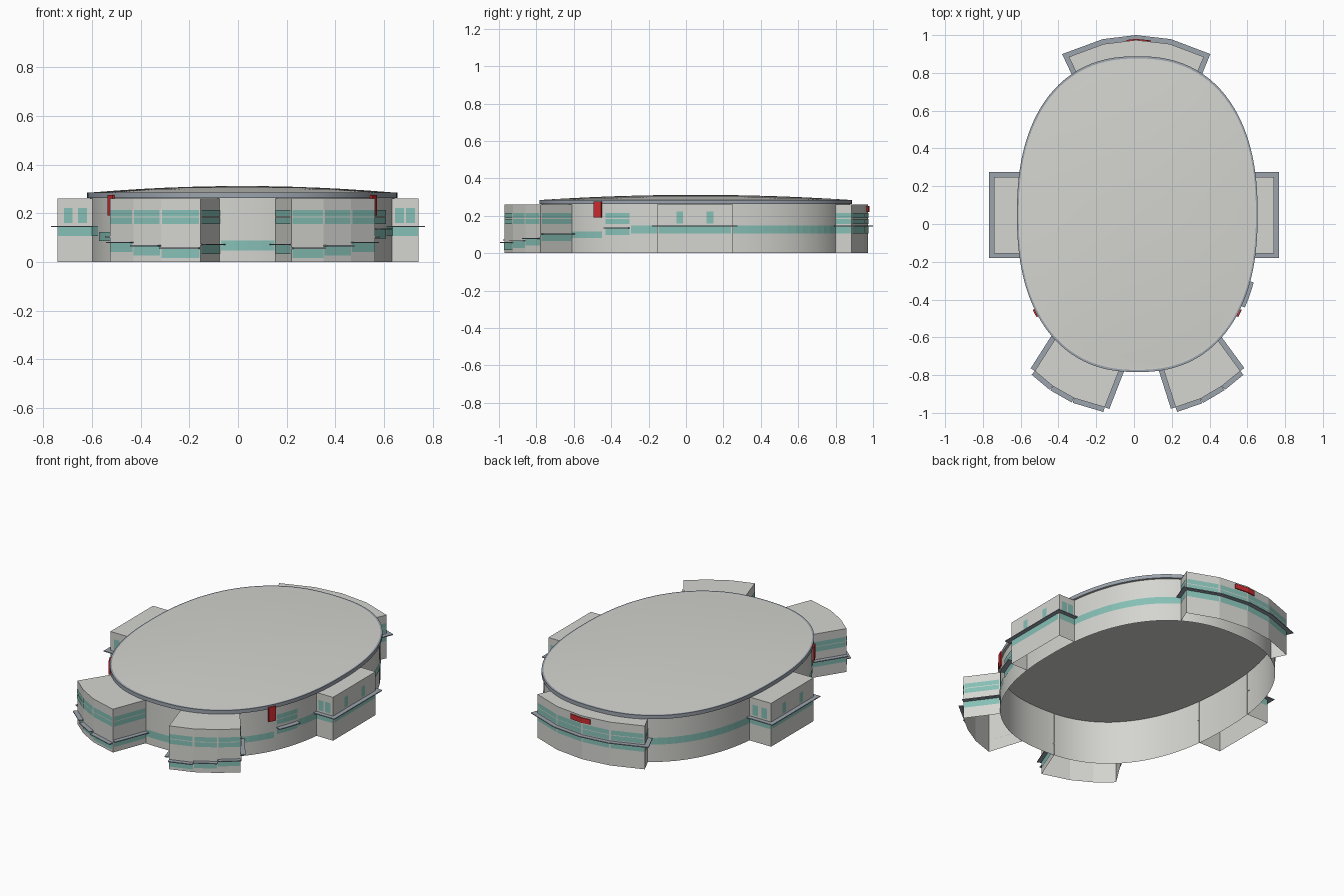
import bpy
import math
from mathutils import Vector

cube = bpy.data.objects.get("Cube")
if cube:
    bpy.data.objects.remove(cube, do_unlink=True)


def material(name, rgb):
    m = bpy.data.materials.new(name)
    m.use_nodes = True
    m.diffuse_color = (*rgb, 1)
    m.node_tree.nodes["Principled BSDF"].inputs["Base Color"].default_value = (*rgb, 1)
    return m


CONCRETE = material("light concrete", (0.66, 0.66, 0.63))
SLATE = material("slate trim", (0.33, 0.37, 0.42))
GLASS = material("teal glass", (0.24, 0.53, 0.47))
RED = material("red sign", (0.6, 0.025, 0.03))

CENTRE = Vector((0.0175, 0.052))
HALF_X, HALF_Y, POWER = 0.626, 0.825, 2.33
WALL_TOP = 0.262


def add(name, verts, faces, mats, smooth=False):
    me = bpy.data.meshes.new(name)
    me.from_pydata([tuple(v) for v in verts], [], faces)
    for m in mats:
        me.materials.append(m)
    ob = bpy.data.objects.new(name, me)
    bpy.context.collection.objects.link(ob)
    if smooth:
        bpy.ops.object.select_all(action='DESELECT')
        ob.select_set(True)
        bpy.context.view_layer.objects.active = ob
        bpy.ops.object.shade_smooth_by_angle(angle=math.radians(30))
    return ob


def oval_point(ang, grow=0.0):
    c, s = math.cos(ang), math.sin(ang)
    r = (abs(c / (HALF_X + grow)) ** POWER + abs(s / (HALF_Y + grow)) ** POWER) ** (-1 / POWER)
    return CENTRE + Vector((c, s)) * r


def oval_arc(start, end):
    """Points on the oval wall, counter-clockwise between two directions."""
    a, b = (math.atan2(p[1] - CENTRE.y, p[0] - CENTRE.x) for p in (start, end))
    if b < a:
        b += math.tau
    n = max(2, int((b - a) / 0.06))
    return [oval_point(a + (b - a) * i / n) for i in range(n + 1)]


def offset(path, d):
    """Push a counter-clockwise path outward with mitred corners."""
    normals = []
    for p, q in zip(path, path[1:]):
        e = (q - p).normalized()
        normals.append(Vector((e.y, -e.x)))
    out = []
    for i, p in enumerate(path):
        m, n = normals[max(i - 1, 0)], normals[min(i, len(normals) - 1)]
        out.append(p + (m + n) * d / (1 + m.dot(n)))
    return out


def strip(name, path, low, high, mat, out=0.003, smooth=False):
    """Thin upright band following a wall."""
    pts = offset(path, out)
    n = len(pts)
    verts = [(*p, z) for z in (low, high) for p in pts]
    faces = [(i, i + 1, n + i + 1, n + i) for i in range(n - 1)]
    return add(name, verts, faces, [mat], smooth)


def slab(name, path, low, high, mat, out, inner=0.0):
    """Solid ledge following a wall."""
    a, b = offset(path, inner), offset(path, out)
    n = len(a)
    verts = [(*p, z) for z in (low, high) for row in (a, b) for p in row]
    faces = [(0, n, 3 * n, 2 * n), (2 * n - 1, n - 1, 3 * n - 1, 4 * n - 1)]
    for i in range(n - 1):
        j = i + 1
        faces += [(i, j, n + j, n + i), (2 * n + i, 3 * n + i, 3 * n + j, 2 * n + j),
                  (n + i, n + j, 3 * n + j, 3 * n + i), (j, i, 2 * n + i, 2 * n + j)]
    return add(name, verts, faces, [mat])


def part(a, b, t0, t1):
    return [a.lerp(b, t0), a.lerp(b, t1)]


def window_rows(name, path):
    for low, high in ((0.155, 0.183), (0.187, 0.214)):
        strip(name, path, low, high, GLASS)


# Main oval wall, open underneath
N = 128
ring = [oval_point(math.tau * i / N) for i in range(N + 1)]
strip("main_wall", ring, 0, WALL_TOP, CONCRETE, 0, True)

# Roof: flat ceiling, slate rim and shallow dome
GROW = 0.011
levels = [(1, 0.263), (1, 0.285), (0.986, 0.285)]
levels += [(r, 0.284 + 0.028 * (1 - r * r)) for r in (0.97, 0.9, 0.8, 0.65, 0.5, 0.33, 0.16)]
verts = []
for scale, z in levels:
    for k in range(N):
        p = CENTRE + (oval_point(math.tau * k / N, GROW) - CENTRE) * scale
        verts.append((*p, z))
faces, slots = [tuple(reversed(range(N)))], [0]
for lv in range(len(levels) - 1):
    for k in range(N):
        a, b = lv * N + k, lv * N + (k + 1) % N
        faces.append((a, b, b + N, a + N))
        slots.append(1 if lv < 2 else 0)
top = (len(levels) - 1) * N
verts.append((*CENTRE, 0.312))
for k in range(N):
    faces.append((top + k, top + (k + 1) % N, len(verts) - 1))
    slots.append(0)
roof = add("domed_roof", verts, faces, [CONCRETE, SLATE], True)
for poly, slot in zip(roof.data.polygons, slots):
    poly.material_index = slot


def block(name, outline, ledges, small_windows=False):
    """Projecting wing: walls, roof, then a ledge, glass band and windows per wall."""
    path = [Vector(p) for p in outline]
    n = len(path)
    verts = [(*p, z) for z in (0, WALL_TOP - 0.001) for p in path]
    faces = [(i, i + 1, n + i + 1, n + i) for i in range(n - 1)]
    faces.append(tuple(range(n, 2 * n)))
    add(name + "_walls", verts, faces, [CONCRETE])
    if len(set(ledges)) == 1:
        slab(name + "_ledge", path, ledges[0] - 0.005, ledges[0], SLATE, 0.026)
    for i, z in enumerate(ledges):
        a, b = path[i], path[i + 1]
        if len(set(ledges)) > 1:
            slab(name + "_ledge", [a, b], z - 0.005, z, SLATE, 0.026)
        strip(name + "_glass_band", part(a, b, 0.02, 0.98), z - 0.042, z - 0.005, GLASS)
        if small_windows:
            half = 0.018 / (b - a).length
            for t in (0.3, 0.7):
                strip(name + "_window", part(a, b, t - half, t + half), 0.16, 0.222, GLASS)
        else:
            window_rows(name + "_windows", part(a, b, 0.03, 0.97))


# Wings around the oval
block("left_wing", [(0.63, -0.155), (0.742, -0.155), (0.742, 0.25), (0.63, 0.25)],
      [0.148] * 3, True)
block("right_wing", [(-0.595, 0.25), (-0.742, 0.25), (-0.742, -0.155), (-0.595, -0.155)],
      [0.148] * 3, True)
block("back_wing", [(0.335, 0.80), (0.37, 0.885), (0.19, 0.953), (0.01, 0.974),
                    (-0.16, 0.953), (-0.345, 0.885), (-0.305, 0.80)], [0.148] * 6)
block("front_left_wing", [(0.155, -0.765), (0.22, -0.97), (0.352, -0.925), (0.465, -0.858),
                          (0.563, -0.778), (0.44, -0.61)],
      [0.074, 0.059, 0.069, 0.082, 0.106])
block("front_right_wing", [(-0.415, -0.605), (-0.525, -0.778), (-0.43, -0.858),
                           (-0.317, -0.922), (-0.155, -0.97), (-0.075, -0.765)],
      [0.106, 0.082, 0.069, 0.059, 0.074])

# Glass bands on the oval wall between the wings
for start, end, low, high in (
        ((-0.07, -0.77), (0.15, -0.77), 0.047, 0.088),
        ((0.445, -0.61), (0.56, -0.455), 0.08, 0.117),
        ((0.57, -0.44), (0.62, -0.31), 0.097, 0.133),
        ((0.62, -0.3), (0.635, -0.155), 0.106, 0.147),
        ((0.635, 0.25), (0.34, 0.8), 0.106, 0.147),
        ((-0.31, 0.8), (-0.6, 0.25), 0.106, 0.147),
        ((-0.6, -0.155), (-0.58, -0.3), 0.106, 0.147),
        ((-0.575, -0.31), (-0.42, -0.61), 0.086, 0.124)):
    strip("wall_glass_band", oval_arc(start, end), low, high, GLASS)

# Side entrance: windows and ledge
entrance = oval_arc((0.57, -0.44), (0.62, -0.31))
window_rows("entrance_windows", entrance)
slab("entrance_ledge", entrance, 0.133, 0.138, SLATE, 0.03)

# Red signs: one on each front flank and one on the back wing
for start, end in (((0.539, -0.49), (0.563, -0.455)), ((-0.528, -0.455), (-0.504, -0.49))):
    slab("flank_sign", oval_arc(start, end), 0.19, 0.276, RED, 0.021, 0.012)
slab("back_sign", [Vector((0.09, 0.966)), Vector((0.01, 0.974)), Vector((-0.04, 0.968))],
     0.221, 0.251, RED, 0.006)
